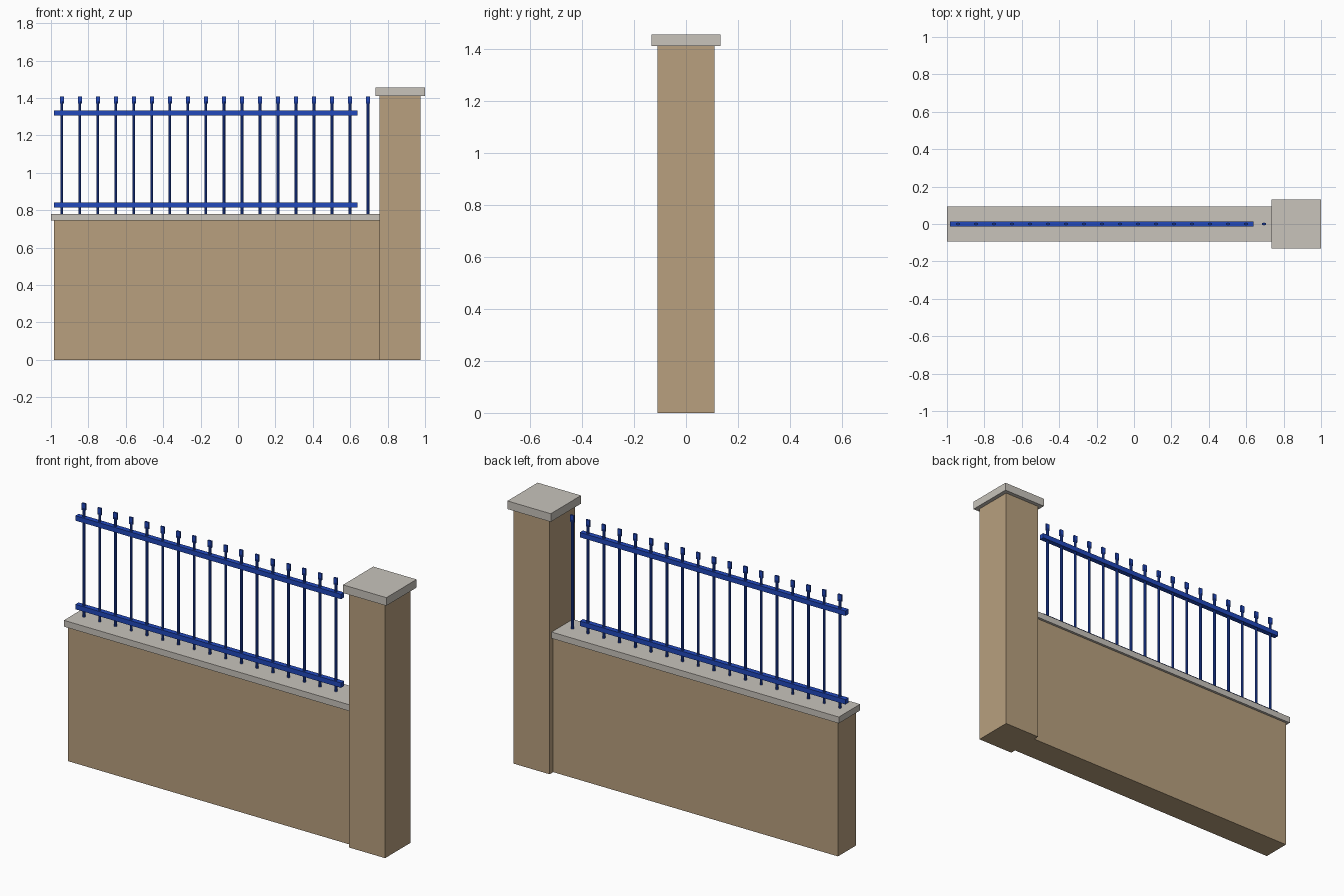
import bpy

cube = bpy.data.objects.get("Cube")
if cube:
    bpy.data.objects.remove(cube, do_unlink=True)


def material(name, rgb):
    m = bpy.data.materials.new(name)
    m.use_nodes = True
    m.diffuse_color = (*rgb, 1)
    m.node_tree.nodes["Principled BSDF"].inputs["Base Color"].default_value = (*rgb, 1)
    return m


tan = material("tan render", (0.48, 0.35, 0.21))
stone = material("pale stone", (0.58, 0.55, 0.50))
blue = material("blue paint", (0.015, 0.065, 0.50))


def box(name, x, y, z, mat):
    """Box between x and z limits, reaching y to each side of the centre plane."""
    bpy.ops.mesh.primitive_cube_add(size=1, location=(sum(x) / 2, 0, sum(z) / 2))
    ob = bpy.context.object
    ob.name = name
    ob.scale = (x[1] - x[0], 2 * y, z[1] - z[0])
    bpy.ops.object.transform_apply(location=False, rotation=False, scale=True)
    ob.data.materials.append(mat)
    return ob


# Masonry
box("wall", (-0.985, 0.757), 0.079, (0, 0.745), tan)
box("wall_coping", (-1, 0.757), 0.093, (0.745, 0.78), stone)
box("pillar", (0.757, 0.977), 0.11, (0, 1.41), tan)
box("pillar_cap", (0.735, 1), 0.132, (1.41, 1.455), stone)

# Horizontal rails
box("lower_rail", (-0.985, 0.64), 0.014, (0.815, 0.842), blue)
box("upper_rail", (-0.985, 0.64), 0.014, (1.305, 1.332), blue)

# Round pickets with flattened heads
for i in range(18):
    x = -0.942 + i * 0.0963
    bpy.ops.mesh.primitive_cylinder_add(vertices=10, radius=0.0075, depth=0.6,
                                        location=(x, 0, 1.08))
    picket = bpy.context.object
    picket.name = f"picket_{i + 1}"
    picket.data.materials.append(blue)
    bpy.ops.object.shade_smooth_by_angle()
    box(f"picket_head_{i + 1}", (x - 0.011, x + 0.011), 0.0045, (1.37, 1.408), blue)
